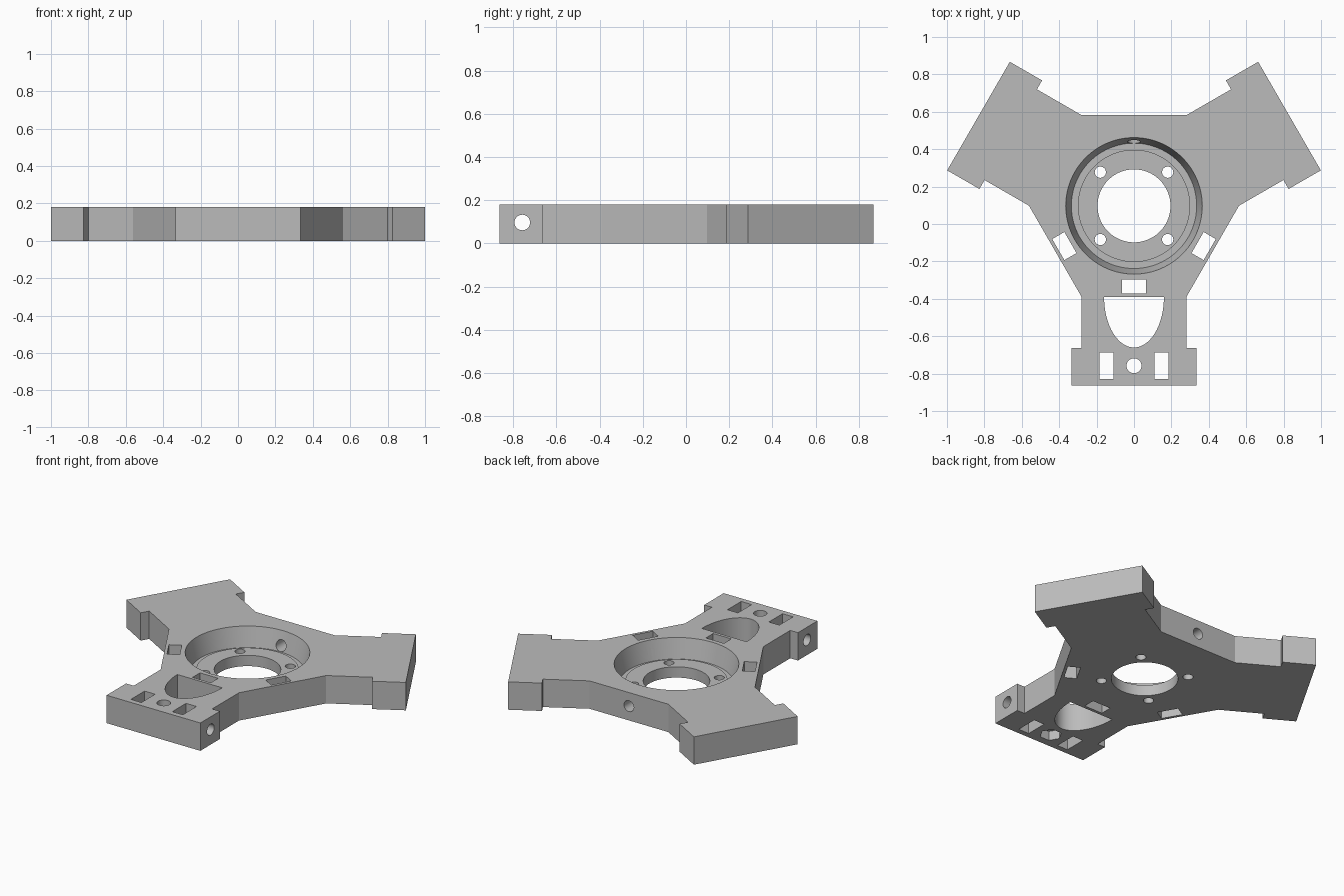
import bpy, bmesh
from math import sin, cos, pi, radians
from mathutils import Matrix, Vector

cube = bpy.data.objects.get("Cube")
if cube:
    bpy.data.objects.remove(cube, do_unlink=True)

HEIGHT = 0.18
HUB = Matrix.Translation((0, 0.097, 0))      # hub axis
ARMS = [radians(a) for a in (0, 120, 240)]   # arm 0 points to the front

grey = bpy.data.materials.new("plain grey")
grey.use_nodes = True
grey.diffuse_color = (0.5, 0.5, 0.5, 1)
grey.node_tree.nodes["Principled BSDF"].inputs["Base Color"].default_value = (0.5, 0.5, 0.5, 1)


def make_object(name, bm):
    bmesh.ops.recalc_face_normals(bm, faces=bm.faces)
    mesh = bpy.data.meshes.new(name)
    bm.to_mesh(mesh)
    bm.free()
    mesh.materials.append(grey)
    obj = bpy.data.objects.new(name, mesh)
    bpy.context.collection.objects.link(obj)
    return obj


def prism(points, low, high):
    bm = bmesh.new()
    base = bm.faces.new([bm.verts.new((x, y, low)) for x, y in points])
    top = bmesh.ops.extrude_face_region(bm, geom=[base])["geom"]
    bmesh.ops.translate(bm, vec=(0, 0, high - low),
                        verts=[v for v in top if isinstance(v, bmesh.types.BMVert)])
    return bm


def circle(x, y, r, sides=40):
    return [(x + r * cos(2 * pi * i / sides), y + r * sin(2 * pi * i / sides))
            for i in range(sides)]


def rect(x, y, w, h):
    return [(x - w / 2, y - h / 2), (x + w / 2, y - h / 2),
            (x + w / 2, y + h / 2), (x - w / 2, y + h / 2)]


def cut(bm, matrix):
    bm.transform(HUB @ matrix)
    cutter = make_object("cutter", bm)
    mod = plate.modifiers.new("cut", 'BOOLEAN')
    mod.operation = 'DIFFERENCE'
    mod.solver = 'EXACT'
    mod.object = cutter
    bpy.ops.object.modifier_apply(modifier=mod.name)
    mesh = cutter.data
    bpy.data.objects.remove(cutter)
    bpy.data.meshes.remove(mesh)


# Three-armed plate outline: one arm repeated round the hub
half_arm = [(0.28, 0.487), (0.28, 0.761), (0.335, 0.761), (0.335, 0.96)]
arm = [(-x, -y) for x, y in half_arm] + [(x, -y) for x, y in reversed(half_arm)]
outline = []
for a in ARMS:
    turn = Matrix.Rotation(a, 2)
    outline += [tuple(turn @ Vector(p)) for p in arm]
bm = prism(outline, 0, HEIGHT)

# Tiny chamfer on the upper edge of the three hub flanks
flank = [e for e in bm.edges if abs(e.calc_length() - 0.56) < 0.01
         and all(v.co.z > 0.1 for v in e.verts)]
bmesh.ops.bevel(bm, geom=flank, offset=0.007, segments=1, affect='EDGES')
bm.transform(HUB)
plate = make_object("three_arm_plate", bm)
bpy.context.view_layer.objects.active = plate
plate.select_set(True)

# Tapered hub recess, seat and central bore, turned from one profile
profile = [(0, -0.1), (0.195, -0.1), (0.195, 0.07), (0.3, 0.07), (0.3, 0.055),
           (0.335, 0.055), (0.365, HEIGHT), (0.37, 0.2), (0, 0.2)]
bm = bmesh.new()
verts = [bm.verts.new((r, 0, z)) for r, z in profile]
edges = [bm.edges.new(pair) for pair in zip(verts, verts[1:])]
bmesh.ops.spin(bm, geom=verts + edges, cent=(0, 0, 0), axis=(0, 0, 1),
               angle=2 * pi, steps=96, use_merge=True)
bmesh.ops.remove_doubles(bm, verts=bm.verts, dist=0.0001)
cut(bm, Matrix())

# Four screw holes in the seat
for sx in (-1, 1):
    for sy in (-1, 1):
        cut(prism(circle(sx * 0.18, sy * 0.18, 0.03), -0.1, 0.3), Matrix())

# Six slots around the hub
for i in range(6):
    cut(prism(rect(0, -0.43, 0.13, 0.075), -0.1, 0.3), Matrix.Rotation(i * pi / 3, 4, 'Z'))

arch = [(0.16 * cos(pi * i / 40), -0.487 - 0.27 * sin(pi * i / 40)) for i in range(41)]
for a in ARMS:
    turn = Matrix.Rotation(a, 4, 'Z')
    # Arched window, end slots and end screw hole with hexagonal nut pocket
    cut(prism(arch, -0.1, 0.3), turn)
    for side in (-1, 1):
        cut(prism(rect(side * 0.148, -0.855, 0.075, 0.14), -0.1, 0.3), turn)
    cut(prism(circle(0, -0.855, 0.04), -0.1, 0.3), turn)
    cut(prism(circle(0, -0.855, 0.065, 6), -0.1, 0.06), turn)
    # Cross hole through the arm end
    cross = Matrix.Translation((0, -0.855, 0.097)) @ Matrix.Rotation(pi / 2, 4, 'Y')
    cut(prism(circle(0, 0, 0.036), -0.5, 0.5), turn @ cross)
    # Radial hole from the hub flank into the recess
    radial = Matrix.Translation((0, 0, 0.092)) @ Matrix.Rotation(-pi / 2, 4, 'X')
    cut(prism(circle(0, 0, 0.035), 0.31, 0.6), turn @ radial)

bpy.ops.object.shade_smooth_by_angle(angle=radians(25))
